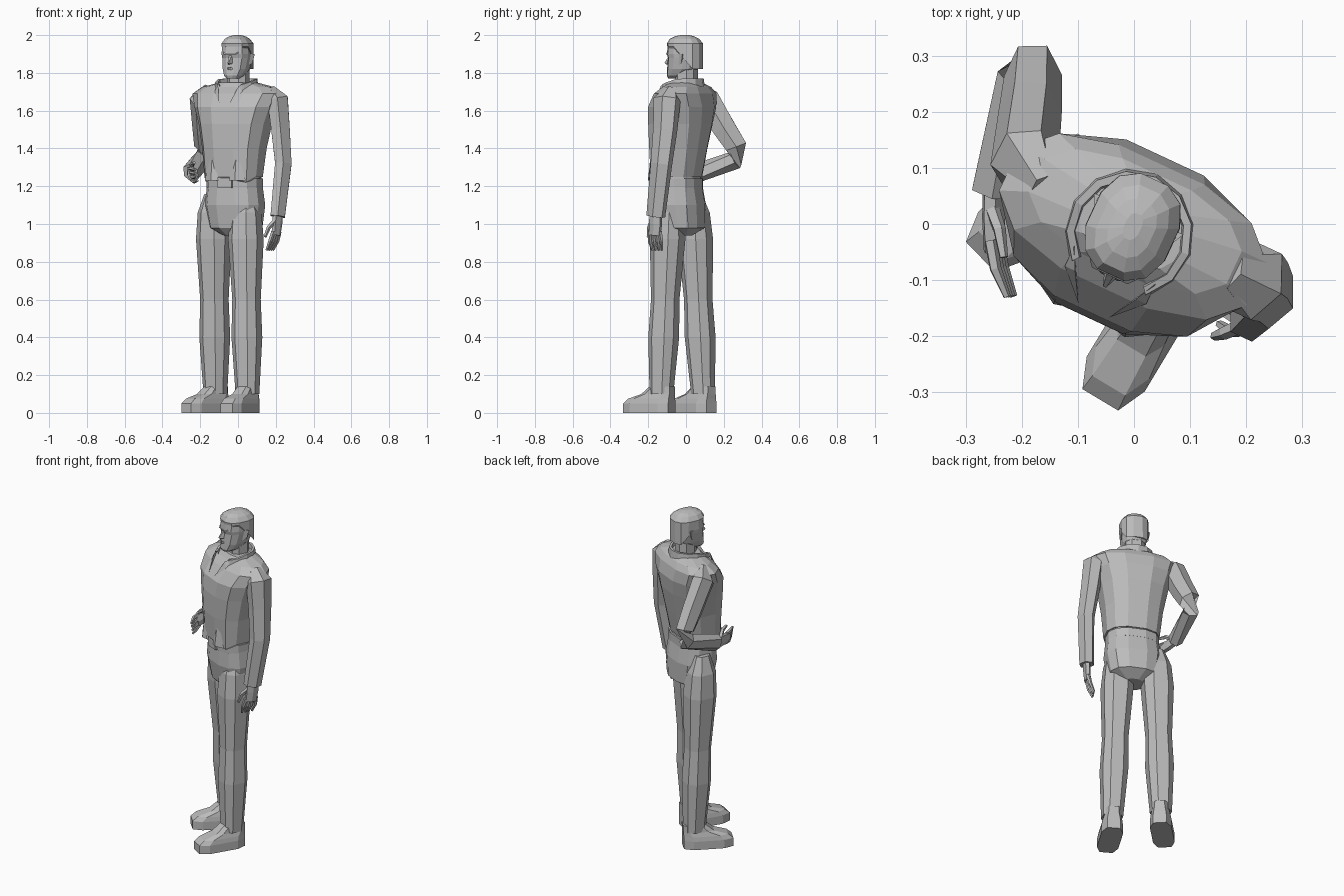
import bpy, bmesh, math
from mathutils import Vector

if "Cube" in bpy.data.objects:
    bpy.data.objects.remove(bpy.data.objects["Cube"])

material = bpy.data.materials.new("light grey")
material.use_nodes = True
grey = (.5, .5, .5, 1)
material.diffuse_color = grey
material.node_tree.nodes["Principled BSDF"].inputs["Base Color"].default_value = grey

BODY_TURN = math.radians(25)
SIDES = {"left": 1, "right": -1}


def place(left, forward, height, turn=BODY_TURN, origin=(0, 0)):
    """Body space (left, forward, up) to world space."""
    sine, cosine = math.sin(turn), math.cos(turn)
    return Vector((origin[0] + left * cosine - forward * sine,
                   origin[1] - left * sine - forward * cosine, height))


def finish(name, bm):
    bmesh.ops.recalc_face_normals(bm, faces=bm.faces)
    mesh = bpy.data.meshes.new(name)
    bm.to_mesh(mesh)
    bm.free()
    mesh.materials.append(material)
    bpy.context.collection.objects.link(bpy.data.objects.new(name, mesh))


def skin(name, rings, closed=True):
    """Join matching outlines; closed ones also get end caps."""
    bm = bmesh.new()
    rows = [[bm.verts.new(point) for point in ring] for ring in rings]
    count = len(rows[0])
    for lower, upper in zip(rows, rows[1:]):
        for i in range(count if closed else count - 1):
            j = (i + 1) % count
            bm.faces.new((lower[i], lower[j], upper[j], upper[i]))
    if closed:
        bm.faces.new(rows[0])
        bm.faces.new(rows[-1])
    finish(name, bm)


def hull(name, points):
    bm = bmesh.new()
    for point in points:
        bm.verts.new(point)
    bmesh.ops.convex_hull(bm, input=bm.verts)
    finish(name, bm)


def mirrored_hull(name, points):
    hull(name, [place(sign * left, forward, height)
                for left, forward, height in points for sign in SIDES.values()])


def circle(count):
    for i in range(count):
        angle = math.tau * (i + .5) / count
        yield math.cos(angle), math.sin(angle)


def section(height, half, back, front, count=12, power=.8, dip=None, **frame):
    """Rounded-box outline lying flat at a height."""
    middle, depth = (back + front) / 2, (front - back) / 2
    ring = []
    for c, s in circle(count):
        left = half * math.copysign(abs(c) ** power, c)
        forward = middle + depth * math.copysign(abs(s) ** power, s)
        drop = dip(left, forward) if dip else 0
        ring.append(place(left, forward, height - drop, **frame))
    return ring


def tube(name, path, radii, side, flatness, count=6):
    """Limb along a path; flatness scales the radius along the side direction."""
    path = [Vector(point) for point in path]
    rings = []
    for k, (point, radius) in enumerate(zip(path, radii)):
        tangent = (path[min(k + 1, len(path) - 1)] - path[max(k - 1, 0)]).normalized()
        wide = Vector(side)
        wide = (wide - tangent * wide.dot(tangent)).normalized()
        thin = tangent.cross(wide)
        rings.append([point + (wide * c * flatness + thin * s) * radius
                      for c, s in circle(count)])
    skin(name, rings)


# Jacket with square shoulders and a hem lower at the front corners
def hem(left, forward):
    return .03 if forward > .12 and abs(left) > .06 else 0


skin("jacket", [section(1.25, .155, -.07, .18, dip=hem)] + [section(*ring) for ring in (
    (1.4, .17, -.1, .19), (1.53, .195, -.125, .19), (1.62, .225, -.135, .18),
    (1.69, .25, -.12, .13), (1.725, .2, -.1, .09), (1.75, .1, -.07, .07))])

for side, sign in SIDES.items():
    # Pointed flap by the jacket opening
    hull(side + "_jacket_flap", [place(sign * left, forward, height) for left, forward, height in (
        (.07, .17, 1.4), (.03, .18, 1.23), (.12, .16, 1.23), (.07, .19, 1.23))])
    # Lapel point of the collar
    hull(side + "_lapel", [place(sign * left, forward, height) for left, forward, height in (
        (.08, .08, 1.75), (.06, .12, 1.73), (.03, .17, 1.64), (.08, .12, 1.7))])


# Standing collar, open and sloping down at the front
def collar_line(radius, height):
    for angle in range(-230, 51, 28):
        angle = math.radians(angle)
        forward = .02 + radius * math.sin(angle)
        yield place(radius * math.cos(angle), forward, height - .3 * max(0, forward))


skin("collar", [list(collar_line(*line)) for line in
                ((.12, 1.71), (.112, 1.77), (.098, 1.77), (.09, 1.72))], closed=False)

# Trousers: crotch, seat and waist, then the belt
skin("trouser_hips", [section(*ring) for ring in (
    (.94, .06, -.03, .1), (.98, .14, -.09, .14), (1.1, .16, -.09, .16), (1.27, .142, -.06, .15))])
skin("belt", [section(height, .15, -.075, .16) for height in (1.19, 1.24)])
mirrored_hull("belt_buckle", [(.04, forward, height)
                              for forward in (.15, .17) for height in (1.19, 1.25)])

# Legs share one profile of height and radius, and run from hip to ankle
LEG_PROFILE = ((1.16, .045), (1.06, .08), (.92, .09), (.6, .072), (.4, .078), (.2, .066), (.1, .06))
STANCE = {"left": ((.04, -.09), (.05, -.13), 31), "right": ((-.13, .04), (-.12, .09), 46)}
for side, (hip, ankle, toe_turn) in STANCE.items():
    hip, ankle = Vector(hip), Vector(ankle)
    skin(side + "_trouser_leg", [
        section(height, radius, -radius, radius, 8, origin=hip.lerp(ankle, 1.1 - height))
        for height, radius in LEG_PROFILE])
    # Shoe with a flat sole and a blunt toe
    skin(side + "_shoe", [
        section(height, half, -.07, toe, 8, .55, origin=ankle, turn=math.radians(toe_turn))
        for height, half, toe in ((0, .063, .22), (.05, .063, .22), (.075, .058, .19),
                                  (.1, .05, .11), (.14, .045, .06))])


# Sleeves taper evenly from a rounded shoulder cap to the cuff
def sleeve(side, path, across):
    steps = len(path) - 1
    radii = [.03] + [.066 - .024 * k / steps for k in range(1, steps + 1)]
    tube(side + "_sleeve", path, radii, across, 1.25)


sleeve("left", ((.17, -.08, 1.71), (.21, -.1, 1.66), (.225, -.11, 1.5),
                (.24, -.13, 1.32), (.21, -.16, 1.04)), place(0, 1, 0))
# This arm is bent with its elbow pushed back
sleeve("right", ((-.16, .06, 1.71), (-.195, .11, 1.66), (-.185, .2, 1.51), (-.18, .265, 1.41),
                 (-.19, .265, 1.34), (-.25, .06, 1.27)), (0, 1, 1))


# Hands: palm, four fingers and a thumb
def hand(side, wrist, along, across, inward):
    axes = [Vector(axis).normalized() for axis in (along, across, inward)]

    def at(*offsets):
        return Vector(wrist) + sum((a * o for a, o in zip(axes, offsets)), Vector())

    tube(side + "_palm", [at(reach, 0, 0) for reach in (-.03, .03, .09)],
         (.02, .021, .018), axes[1], 1.9)
    for k in range(4):
        spread = .02 * (k - 1.5)
        tube(f"{side}_finger_{k}", [at(.07, spread, 0), at(.12, spread * 1.2, .01),
                                    at(.17, spread, .03)], (.012, .011, .007), axes[1], 1, 5)
    tube(side + "_thumb", [at(.01, .02, 0), at(.05, .05, .02), at(.1, .06, .03)],
         (.014, .012, .008), axes[1], 1, 5)


hand("left", (.21, -.16, 1.03), (-.1, -.05, -1), (-.5, -.8, 0), (-.8, .5, 0))
hand("right", (-.25, .04, 1.27), (0, -1, -.1), (-.2, 0, 1), (1, 0, .2))

# Neck and head
skin("neck", [section(height, .058, -.06, .055, 8) for height in (1.7, 1.83)])
skin("head", [section(*ring) for ring in (
    (1.77, .03, .03, .1), (1.785, .05, -.01, .106), (1.82, .067, -.06, .102),
    (1.88, .076, -.086, .096), (1.9, .078, -.088, .102), (1.95, .076, -.084, .096),
    (1.98, .05, -.05, .07))])


# Close-cut hair comes down behind the ears and lifts off the forehead
def hairline(left, forward):
    return .12 if forward < -.03 else .07 if forward < .02 else 0


skin("hair", [section(1.94, .08, -.09, .099, dip=hairline)] + [section(*ring) for ring in (
    (1.955, .079, -.09, .102), (1.98, .06, -.07, .088), (1.993, .04, -.045, .062),
    (2, .015, -.02, .03))])

# Face: nose, brow, lips and ears
mirrored_hull("nose", ((.008, .09, 1.9), (.016, .09, 1.85), (.003, .124, 1.853), (.003, .115, 1.845)))
mirrored_hull("brow", ((.05, .08, 1.9), (.035, .102, 1.897), (.045, .09, 1.91)))
mirrored_hull("lips", ((.026, .09, 1.823), (.005, .108, 1.83), (.005, .108, 1.815)))
for side, sign in SIDES.items():
    hull(side + "_ear", [place(sign * left, forward, height) for left, forward, height in (
        (.07, .015, 1.9), (.07, .01, 1.84), (.088, -.02, 1.9), (.08, -.01, 1.85),
        (.07, -.02, 1.9))])
